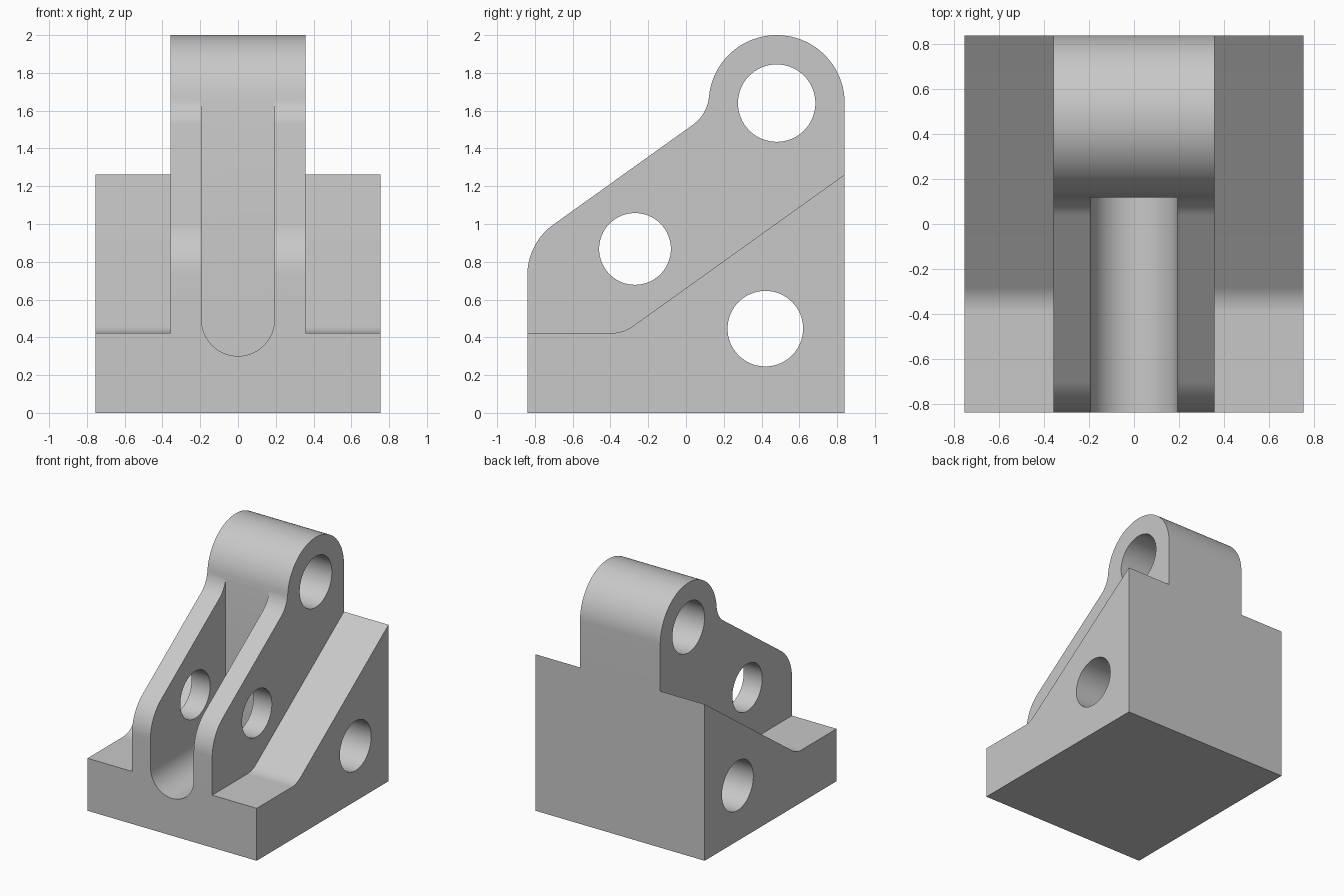
import bpy, bmesh
from math import sin, cos, tan, atan2, radians, sqrt
from mathutils import Vector

cube = bpy.data.objects.get("Cube")
if cube:
    bpy.data.objects.remove(cube, do_unlink=True)

grey = bpy.data.materials.new("light grey")
grey.use_nodes = True
colour = (0.58, 0.58, 0.58, 1)
grey.diffuse_color = colour
grey.node_tree.nodes["Principled BSDF"].inputs["Base Color"].default_value = colour

HALF_DEPTH, HALF_WIDTH, ARM_HALF = 0.84, 0.755, 0.358
SLOPE = 0.716
ANGLE = atan2(SLOPE, 1)


def arc(centre, radius, start, end, steps):
    """Points on an arc, angles in degrees."""
    turns = [radians(start + (end - start) * i / steps) for i in range(steps + 1)]
    return [(centre[0] + radius * cos(t), centre[1] + radius * sin(t)) for t in turns]


def prism(name, profile, place, low, high):
    """Extrude a 2D profile; place(a, b, depth) gives the 3D point."""
    bm = bmesh.new()
    face = bm.faces.new([bm.verts.new(place(a, b, low)) for a, b in profile])
    made = bmesh.ops.extrude_face_region(bm, geom=[face])["geom"]
    shift = Vector(place(0, 0, high)) - Vector(place(0, 0, low))
    bmesh.ops.translate(bm, vec=shift, verts=[v for v in made if isinstance(v, bmesh.types.BMVert)])
    bmesh.ops.recalc_face_normals(bm, faces=bm.faces)
    mesh = bpy.data.meshes.new(name)
    bm.to_mesh(mesh)
    bm.free()
    obj = bpy.data.objects.new(name, mesh)
    bpy.context.collection.objects.link(obj)
    mesh.materials.append(grey)
    return obj


def across(y, z, x):
    return (x, y, z)


def along(x, z, y):
    return (x, y, z)


def combine(target, tool, operation):
    bpy.context.view_layer.objects.active = target
    mod = target.modifiers.new(operation, 'BOOLEAN')
    mod.operation, mod.object, mod.solver = operation, tool, 'EXACT'
    bpy.ops.object.modifier_apply(modifier=mod.name)
    bpy.data.objects.remove(tool, do_unlink=True)


slope_deg = ANGLE * 180 / 3.14159265

# Wide base: low step, filleted into a ramp rising to the back
step_z, back_z, fillet = 0.423, 1.262, 0.19
corner_y = HALF_DEPTH - (back_z - step_z) / SLOPE
start_y = corner_y - fillet * tan(ANGLE / 2)
base_profile = [(-HALF_DEPTH, 0), (-HALF_DEPTH, step_z)]
base_profile += arc((start_y, step_z + fillet), fillet, -90, -90 + slope_deg, 12)
base_profile += [(HALF_DEPTH, back_z), (HALF_DEPTH, 0)]
body = prism("bracket_body", base_profile, across, -HALF_WIDTH, HALF_WIDTH)

# Central arm: rounded nose, sloping edge, blended into a round boss
boss, boss_r = Vector((0.48, 1.64)), 0.36
nose_r, blend_r = 0.33, 0.205
edge = Vector((-HALF_DEPTH, 0.898))
direction = Vector((cos(ANGLE), sin(ANGLE)))
normal = Vector((-sin(ANGLE), cos(ANGLE)))
nose_z = edge.y - nose_r * tan((radians(90) - ANGLE) / 2)
offset = boss - edge
run = offset.dot(direction) - sqrt((boss_r + blend_r) ** 2 - (blend_r - offset.dot(normal)) ** 2)
blend = edge + direction * run + normal * blend_r
to_boss = boss - blend
touch = atan2(to_boss.y, to_boss.x) * 180 / 3.14159265

arm_profile = [(-HALF_DEPTH, 0)]
arm_profile += arc((-HALF_DEPTH + nose_r, nose_z), nose_r, 180, 90 + slope_deg, 16)
arm_profile += arc(blend, blend_r, slope_deg - 90, touch, 16)
arm_profile += arc(boss, boss_r, 180 + touch, 0, 48)[1:]
arm_profile += [(HALF_DEPTH, 0)]
arm = prism("arm", arm_profile, across, -ARM_HALF, ARM_HALF)
combine(body, arm, 'UNION')

# Round-bottomed slot splitting the front of the arm
slot_r = 0.193
slot_profile = arc((0, 0.494), slot_r, 180, 360, 32) + [(slot_r, 1.9), (-slot_r, 1.9)]
combine(body, prism("slot_cutter", slot_profile, along, -1, 0.119), 'DIFFERENCE')

# Cross holes through boss, cheeks and base
for y, z, radius in ((0.48, 1.64, 0.205), (-0.27, 0.868, 0.19), (0.42, 0.446, 0.2)):
    hole = prism("hole_cutter", arc((y, z), radius, 0, 360, 64)[:-1], across, -1, 1)
    combine(body, hole, 'DIFFERENCE')

# Smooth curved walls, keep edges crisp
bpy.ops.object.select_all(action='DESELECT')
body.select_set(True)
bpy.context.view_layer.objects.active = body
bpy.ops.object.shade_smooth_by_angle(angle=radians(25))
